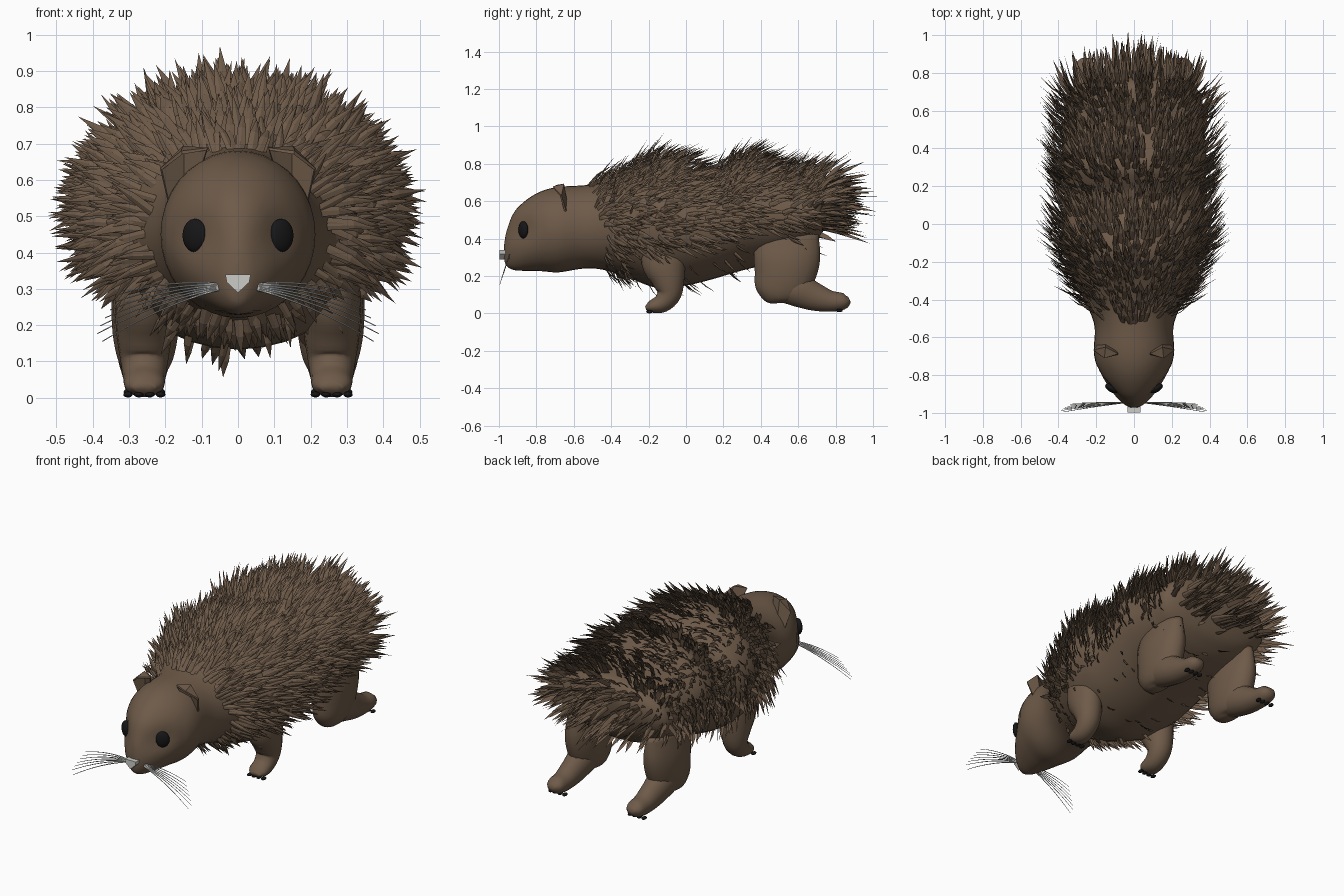
import bpy, bmesh, math, random
from mathutils import Vector

random.seed(4)
cube = bpy.data.objects.get("Cube")
if cube:
    bpy.data.objects.remove(cube)


def material(name, rgb):
    m = bpy.data.materials.new(name)
    m.use_nodes = True
    m.diffuse_color = (*rgb, 1)
    m.node_tree.nodes["Principled BSDF"].inputs["Base Color"].default_value = (*rgb, 1)
    return m


FUR = material("brown fur", (0.155, 0.103, 0.066))
BLACK = material("black", (0.008, 0.008, 0.009))
NOSE = material("pale nose", (0.6, 0.6, 0.57))
WHISKER = material("whisker grey", (0.5, 0.5, 0.48))


def make(name, verts, faces, mat, smooth=True):
    me = bpy.data.meshes.new(name)
    me.from_pydata([tuple(v) for v in verts], [], faces)
    bm = bmesh.new()
    bm.from_mesh(me)
    bmesh.ops.recalc_face_normals(bm, faces=bm.faces)
    bm.to_mesh(me)
    bm.free()
    me.materials.append(mat)
    ob = bpy.data.objects.new(name, me)
    bpy.context.collection.objects.link(ob)
    for p in me.polygons:
        p.use_smooth = smooth
    return ob


def loft(name, rings, mat):
    n = len(rings[0])
    faces = [(i * n + j, i * n + (j + 1) % n, (i + 1) * n + (j + 1) % n, (i + 1) * n + j)
             for i in range(len(rings) - 1) for j in range(n)]
    faces += [tuple(range(n)), tuple(range((len(rings) - 1) * n, len(rings) * n))]
    return make(name, [v for r in rings for v in r], faces, mat)


def refine(rows, steps):
    """Smooth interpolation through rows of numbers."""
    rows = [Vector(r) for r in rows]
    out = []
    for i in range(len(rows) - 1):
        a, b, c, d = (rows[max(0, min(len(rows) - 1, i + k))] for k in (-1, 0, 1, 2))
        for s in range(steps):
            t = s / steps
            out.append(b + (c - a) * (t / 2) + (a * 2 - b * 5 + c * 4 - d) * (t * t / 2)
                       + (b * 3 - a - c * 3 + d) * (t ** 3 / 2))
    return out + [rows[-1]]


# Head and body: y, half width, bottom, top
PROFILE = [
    (-.972, .015, .29, .37), (-.96, .045, .255, .44), (-.92, .095, .232, .54),
    (-.85, .15, .228, .61), (-.77, .19, .226, .655), (-.68, .213, .22, .677),
    (-.55, .208, .24, .685), (-.45, .24, .235, .70), (-.33, .30, .20, .75),
    (-.15, .37, .135, .83), (0, .385, .15, .79), (.13, .37, .18, .74),
    (.30, .385, .23, .83), (.47, .375, .27, .77), (.62, .365, .31, .74),
    (.70, .35, .35, .72), (.75, .25, .40, .65), (.77, .04, .5, .56)]
SIDES = 36
rings = []
for y, w, lo, hi in refine(PROFILE, 4):
    ring = []
    for k in range(SIDES):
        a = math.tau * k / SIDES
        x, z = w * math.cos(a), (lo + hi) / 2 + (hi - lo) / 2 * math.sin(a)
        lean = max(0, min(1, (y - .5) / .25)) * .25 * (z - .55)
        # Eye sockets pressed into the face
        socket = .03 * math.exp(-((abs(x) - .12) ** 2 + (z - .447) ** 2) / .004) * (y < -.75)
        ring.append((x, y + lean + socket, z))
    rings.append(ring)
body = loft("body", rings, FUR)

# Quills: bent three-sided spikes swept backward
skin = body.data
patches = [p for p in skin.polygons if len(p.vertices) == 4
           and p.center.y > -.45 - .1 * max(0, p.center.z - .45) / .25]
verts, faces = [], []
for p in random.choices(patches, [p.area for p in patches], k=2900):
    n = p.normal
    belly = n.z < -.42
    if belly and p.center.y > -.33 and random.random() > .08:
        continue
    q = [skin.vertices[i].co for i in p.vertices]
    u, v = random.random(), random.random()
    root = q[0].lerp(q[1], u).lerp(q[3].lerp(q[2], u), v)
    jitter = Vector([random.uniform(-.25, .25) for _ in range(3)])
    sweep = .8 if root.y < .6 else .5
    out = (n * .78 + Vector((0, sweep, .12 * (root.y > .6))) + jitter).normalized()
    length = random.uniform(.11, .18)
    if belly:
        length *= .6
    if abs(root.x) < .1 and root.y > .7:
        length *= 1.3
    side = out.cross(n)
    if side.length < .1:
        side = out.orthogonal()
    side.normalize()
    up = side.cross(out)
    w = random.uniform(.011, .016)
    tip = root + out * length + Vector((0, .1, -.06)) * length
    s = len(verts)
    for c, r in ((root - n * .01, w), (root + out * length * .5, w * .85)):
        verts += [c + side * r, c + up * r * .3, c - side * r]
    verts.append(tip)
    for k in range(3):
        m = (k + 1) % 3
        faces += [(s + k, s + m, s + 3 + m, s + 3 + k), (s + 3 + k, s + 3 + m, s + 6)]
make("quills", verts, faces, FUR, smooth=False)


def limb(name, path, x):
    """Tube through y, z, depth radius, width radius."""
    pts = refine(path, 4)
    rings = []
    for i, (y, z, r, w) in enumerate(pts):
        a, b = pts[max(i - 1, 0)], pts[min(i + 1, len(pts) - 1)]
        d = Vector((0, b[0] - a[0], b[1] - a[1])).normalized()
        across = Vector((0, -d.z, d.y))
        rings.append([Vector((x, y, z)) + Vector((w * math.cos(t), 0, 0)) + across * r * math.sin(t)
                      for t in (math.tau * k / 18 for k in range(18))])
    return loft(name, rings, FUR)


def ball(name, loc, scale, mat, turn=0):
    bm = bmesh.new()
    bmesh.ops.create_uvsphere(bm, u_segments=16, v_segments=10, radius=1)
    me = bpy.data.meshes.new(name)
    bm.to_mesh(me)
    bm.free()
    me.materials.append(mat)
    ob = bpy.data.objects.new(name, me)
    bpy.context.collection.objects.link(ob)
    ob.location, ob.scale, ob.rotation_euler.z = loc, scale, turn
    for p in me.polygons:
        p.use_smooth = True


FRONT_LEG = [(-.13, .42, .10, .06), (-.12, .28, .12, .08), (-.095, .18, .09, .077),
             (-.09, .105, .066, .066), (-.13, .055, .052, .058), (-.185, .036, .034, .054),
             (-.215, .027, .012, .03)]
THIGH = [(.54, .42, .17, .06), (.54, .30, .18, .09), (.525, .2, .165, .092),
         (.50, .12, .14, .08), (.49, .075, .09, .06), (.49, .055, .03, .03)]
HIND_FOOT = [(.46, .13, .06, .06), (.58, .13, .09, .075), (.68, .092, .078, .066),
             (.77, .066, .058, .058), (.845, .066, .044, .05), (.874, .075, .015, .025)]

for label, s in (("left", 1), ("right", -1)):
    limb(label + "_front_leg", FRONT_LEG, .258 * s)
    limb(label + "_thigh", THIGH, .255 * s)
    limb(label + "_hind_foot", HIND_FOOT, .258 * s)
    for k in range(4):
        x = (.258 + (k - 1.5) * .03) * s
        ball(f"{label}_front_claw_{k}", (x, -.195, .009), (.013, .018, .008), BLACK)
        ball(f"{label}_hind_claw_{k}", (x, .82, .016), (.012, .018, .009), BLACK)
    # Eye, set into the face
    ball(label + "_eye", (.119 * s, -.87, .447), (.038, .02, .046), BLACK, .55 * s)

    # Ear: folded cup
    ear_pts = [(.10, -.67, .635), (.15, -.64, .60), (.193, -.645, .545),
               (.085, -.69, .685), (.15, -.655, .69), (.212, -.67, .63), (.155, -.71, .675)]
    ear = make(label + "_ear", [(x * s, y, z) for x, y, z in ear_pts],
               [(0, 1, 4, 3), (1, 2, 5, 4), (3, 4, 6), (4, 5, 6)], FUR, smooth=False)
    thick = ear.modifiers.new("thickness", 'SOLIDIFY')
    thick.thickness, thick.offset = .01, 0

    # Whiskers
    cu = bpy.data.curves.new(label + "_whiskers", 'CURVE')
    cu.dimensions, cu.bevel_depth, cu.bevel_resolution = '3D', .003, 0
    for k in range(7):
        t = k / 6
        start = Vector((.045, -.945, .30 + .012 * t))
        end = Vector((.39 - .08 * abs(t - .2), -.995 + .045 * t, .155 + .13 * t))
        mid = start.lerp(end, .5) + Vector((0, .004, .03))
        sp = cu.splines.new('POLY')
        sp.points.add(8)
        for i, pt in enumerate(sp.points):
            f = i / 8
            c = start * (1 - f) ** 2 + mid * 2 * f * (1 - f) + end * f * f
            pt.co = (c.x * s, c.y, c.z, 1)
            pt.radius = 1.1 - .7 * f
    cu.materials.append(WHISKER)
    bpy.context.collection.objects.link(bpy.data.objects.new(label + "_whiskers", cu))

# Nose: small wedge prism
outline = [(-.035, .34), (.035, .34), (.031, .318), (0, .289), (-.031, .318)]
nose = [(x, y, z) for y in (-.998, -.94) for x, z in outline]
make("nose", nose, [(0, 1, 2, 3, 4), (5, 6, 7, 8, 9)]
     + [(k, (k + 1) % 5, 5 + (k + 1) % 5, 5 + k) for k in range(5)], NOSE, smooth=False)
